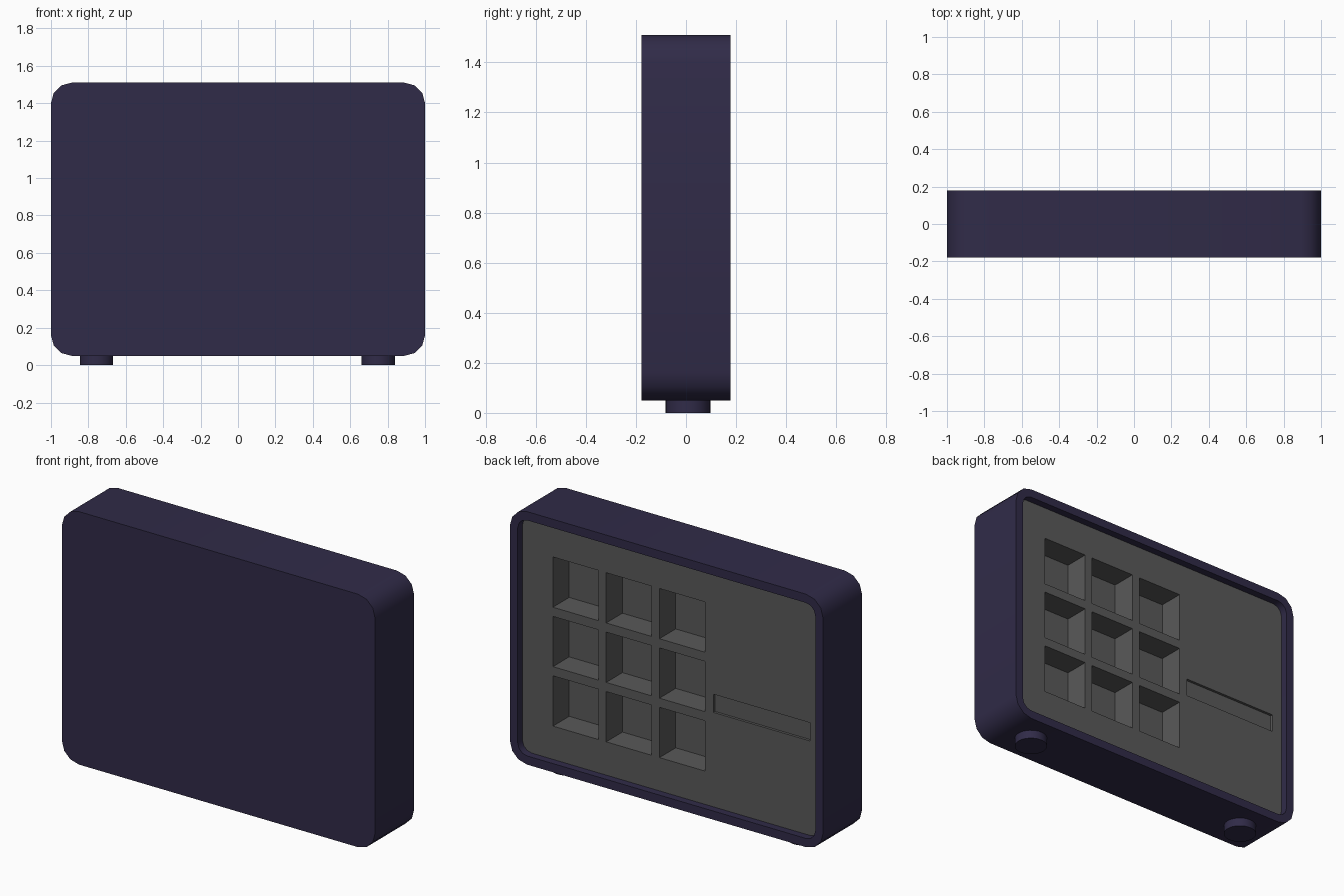
import bpy, bmesh, math
from mathutils import Matrix, Vector

if "Cube" in bpy.data.objects:
    bpy.data.objects.remove(bpy.data.objects["Cube"])

CZ = 0.78            # height of the case centre
RIM_Y = 0.178        # half depth of the case
PANEL_Y = 0.135      # recessed panel surface


def material(name, rgb):
    m = bpy.data.materials.new(name)
    m.diffuse_color = (*rgb, 1)
    m.use_nodes = True
    m.node_tree.nodes["Principled BSDF"].inputs["Base Color"].default_value = m.diffuse_color
    return m


def finish(name, bm, mat=None):
    bmesh.ops.recalc_face_normals(bm, faces=bm.faces)
    me = bpy.data.meshes.new(name)
    bm.to_mesh(me)
    bm.free()
    ob = bpy.data.objects.new(name, me)
    bpy.context.collection.objects.link(ob)
    if mat:
        me.materials.append(mat)
    return ob


def activate(ob):
    bpy.ops.object.select_all(action='DESELECT')
    ob.select_set(True)
    bpy.context.view_layer.objects.active = ob


def smooth(ob, deg):
    activate(ob)
    bpy.ops.object.shade_smooth_by_angle(angle=math.radians(deg))


def rounded_ring(bm, half_x, half_z, r, y, seg=3):
    """Loop of vertices around a rounded rectangle in the xz plane."""
    ring = []
    for i, (sx, sz) in enumerate([(1, 1), (-1, 1), (-1, -1), (1, -1)]):
        for k in range(seg + 1):
            a = math.pi / 2 * (i + k / seg)
            ring.append(bm.verts.new((sx * (half_x - r) + r * math.cos(a), y,
                                      CZ + sz * (half_z - r) + r * math.sin(a))))
    return ring


def loft(name, sections, mat):
    """Skin a row of rounded rectangles and cap both ends."""
    bm = bmesh.new()
    rings = [rounded_ring(bm, *s) for s in sections]
    for a, b in zip(rings, rings[1:]):
        for i in range(len(a)):
            j = (i + 1) % len(a)
            bm.faces.new((a[i], a[j], b[j], b[i]))
    bm.faces.new(rings[0])
    bm.faces.new(rings[-1])
    return finish(name, bm, mat)


def add_box(bm, x0, x1, y0, y1, z0, z1):
    size = Vector((x1 - x0, y1 - y0, z1 - z0))
    mid = Vector((x0 + x1, y0 + y1, z0 + z1)) / 2
    bmesh.ops.create_cube(bm, size=1, matrix=Matrix.Translation(mid) @ Matrix.Diagonal((*size, 1)))


navy = material("dark_navy", (0.03, 0.024, 0.065))
grey = material("dark_grey", (0.1, 0.1, 0.1))

# Case: closed front, raised rim and cavity at the back
case = loft("case", [(1.0, 0.73, 0.11, -RIM_Y), (1.0, 0.73, 0.11, RIM_Y),
                     (0.95, 0.68, 0.06, RIM_Y), (0.95, 0.68, 0.06, -0.08)], navy)
smooth(case, 40)

# Back panel block
panel = loft("back_panel", [(0.95, 0.68, 0.06, -0.08), (0.95, 0.68, 0.06, PANEL_Y)], grey)

# Cutter: 3 x 3 square pockets and one shallow slot
bm = bmesh.new()
h = 0.145
for col in range(3):
    for row in (-1, 0, 1):
        x, z = 0.61 - 0.34 * col, CZ + 0.343 * row
        add_box(bm, x - h, x + h, PANEL_Y - 0.148, 0.3, z - h, z + h)
add_box(bm, -0.885, -0.27, PANEL_Y - 0.015, 0.3, 0.645, 0.75)
cutter = finish("pocket_cutter", bm)
cutter.hide_render = True

cut = panel.modifiers.new("pockets", 'BOOLEAN')
cut.operation = 'DIFFERENCE'
cut.solver = 'EXACT'
cut.object = cutter
activate(panel)
bpy.ops.object.modifier_apply(modifier=cut.name)
bpy.data.objects.remove(cutter)

# Round feet
for side, x in (("left", -0.757), ("right", 0.75)):
    bm = bmesh.new()
    bmesh.ops.create_cone(bm, cap_ends=True, segments=32, radius1=0.089, radius2=0.089,
                          depth=0.06, matrix=Matrix.Translation((x, 0.008, 0.03)))
    smooth(finish(side + "_foot", bm, navy), 40)
